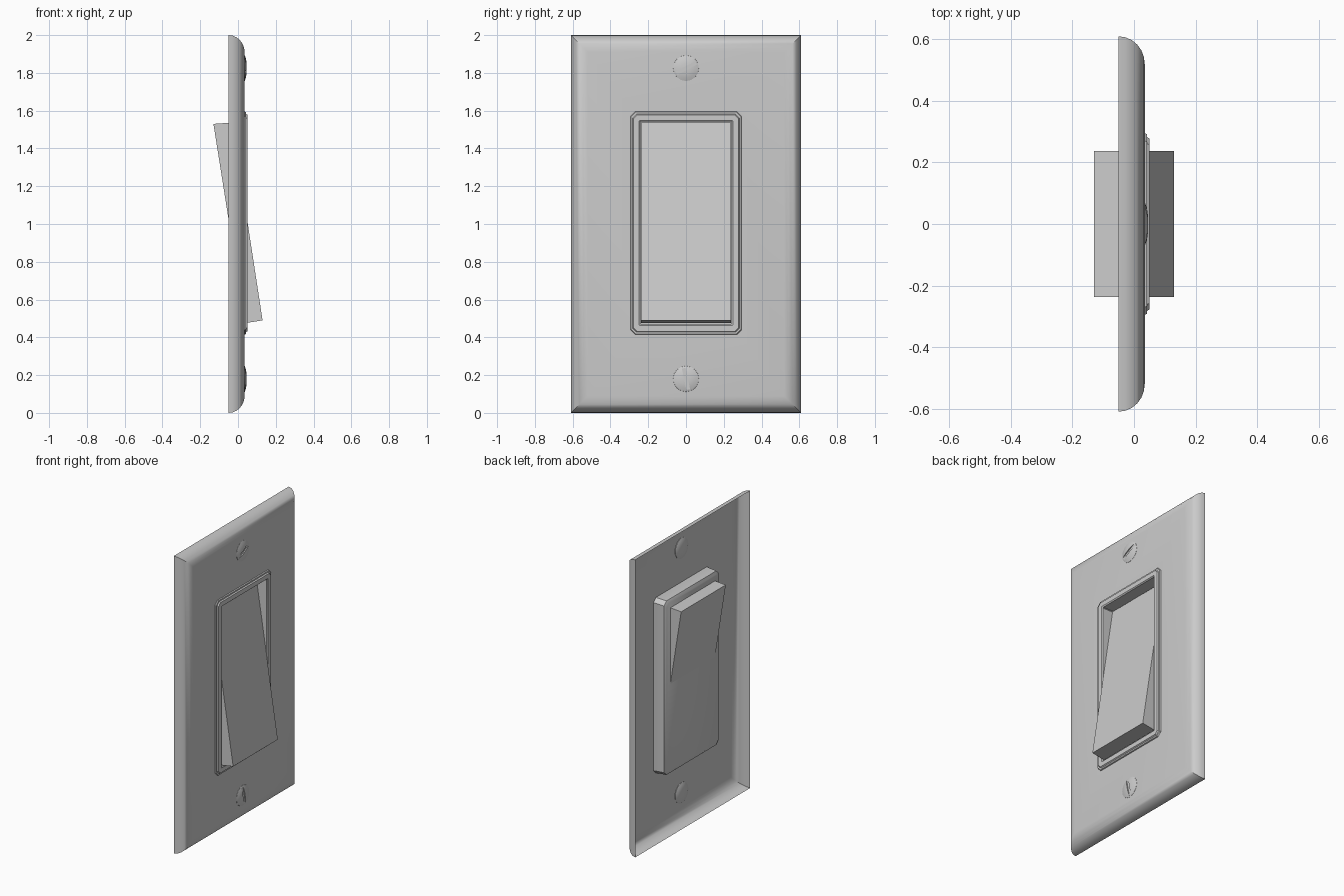
import bpy, bmesh, math
from mathutils import Vector

if "Cube" in bpy.data.objects:
    bpy.data.objects.remove(bpy.data.objects["Cube"])


def loop(x, hy, hz, c=0.0, cz=1.0):
    """Rectangle in the YZ plane at depth x, corners optionally chamfered by c."""
    if c == 0:
        pts = [(-hy, -hz), (hy, -hz), (hy, hz), (-hy, hz)]
    else:
        pts = [(-hy + c, -hz), (hy - c, -hz), (hy, -hz + c), (hy, hz - c),
               (hy - c, hz), (-hy + c, hz), (-hy, hz - c), (-hy, -hz + c)]
    return [(x, y, cz + z) for y, z in pts]


def loft(name, loops, caps=False, smooth=35):
    bm = bmesh.new()
    rings = [[bm.verts.new(p) for p in l] for l in loops]
    n = len(rings[0])
    for a, b in zip(rings, rings[1:]):
        for i in range(n):
            j = (i + 1) % n
            bm.faces.new((a[i], a[j], b[j], b[i]))
    if caps:
        bm.faces.new(rings[0][::-1])
        bm.faces.new(rings[-1])
        bmesh.ops.recalc_face_normals(bm, faces=bm.faces[:])
    me = bpy.data.meshes.new(name)
    bm.to_mesh(me)
    bm.free()
    ob = bpy.data.objects.new(name, me)
    bpy.context.collection.objects.link(ob)
    bpy.ops.object.select_all(action='DESELECT')
    ob.select_set(True)
    bpy.context.view_layer.objects.active = ob
    bpy.ops.object.shade_smooth_by_angle(angle=math.radians(smooth))
    return ob


# Wall plate: open-backed shell with a rounded border and central opening
plate = []
for i in range(7):
    a = math.radians(15 * i)
    inset = 0.09 * (1 - math.cos(a))
    plate.append(loop(-0.05 + 0.085 * math.sin(a), 0.61 - inset, 1 - inset))
plate.append(loop(0.035, 0.27, 0.565, cz=1.005))
loft("wall_plate", plate)

# Switch housing: closed box behind the plate, stepped lip in front, open recess
c = 1.005
loft("switch_housing", [
    loop(-0.05, 0.275, 0.57, 0.025, c),
    loop(-0.04, 0.29, 0.585, 0.025, c),
    loop(0.036, 0.295, 0.59, 0.025, c),
    loop(0.042, 0.292, 0.587, 0.025, c),
    loop(0.042, 0.283, 0.578, 0.022, c),
    loop(0.05, 0.278, 0.573, 0.02, c),
    loop(0.05, 0.248, 0.543, 0.004, c),
    loop(0.043, 0.242, 0.537, 0.004, c),
    loop(-0.045, 0.242, 0.537, 0.004, c)], caps=True)

# Rocker: tilted slab passing through the housing
side = [(-0.13, 1.53), (0.037, 0.475), (0.13, 0.49), (-0.03, 1.537)]
loft("rocker", [[(x, y, z) for x, z in side] for y in (-0.237, 0.237)], caps=True)


# Screws: low domes on both sides of the plate with a slot cut in the head
def screw(name, z, tilt):
    prof = [(0.020, 0.03), (0.025, 0.055), (0.031, 0.07), (0.036, 0.068),
            (0.042, 0.05), (0.046, 0.025)]
    rings = [[(x, r * math.cos(t), z + r * math.sin(t))
              for t in (math.tau * k / 16 for k in range(16))] for x, r in prof]
    ob = loft(name, rings, caps=True)
    bpy.ops.mesh.primitive_cube_add(size=1, location=(0.051, 0, z),
                                    rotation=(tilt, 0, 0))
    cutter = bpy.context.object
    cutter.scale = (0.024, 0.2, 0.02)
    cutter.hide_render = True
    mod = ob.modifiers.new("slot", 'BOOLEAN')
    mod.operation = 'DIFFERENCE'
    mod.solver = 'EXACT'
    mod.object = cutter
    bpy.context.view_layer.objects.active = ob
    bpy.ops.object.modifier_apply(modifier="slot")
    bpy.data.objects.remove(cutter)


screw("upper_screw", 1.825, math.radians(28))
screw("lower_screw", 0.18, math.radians(102))
